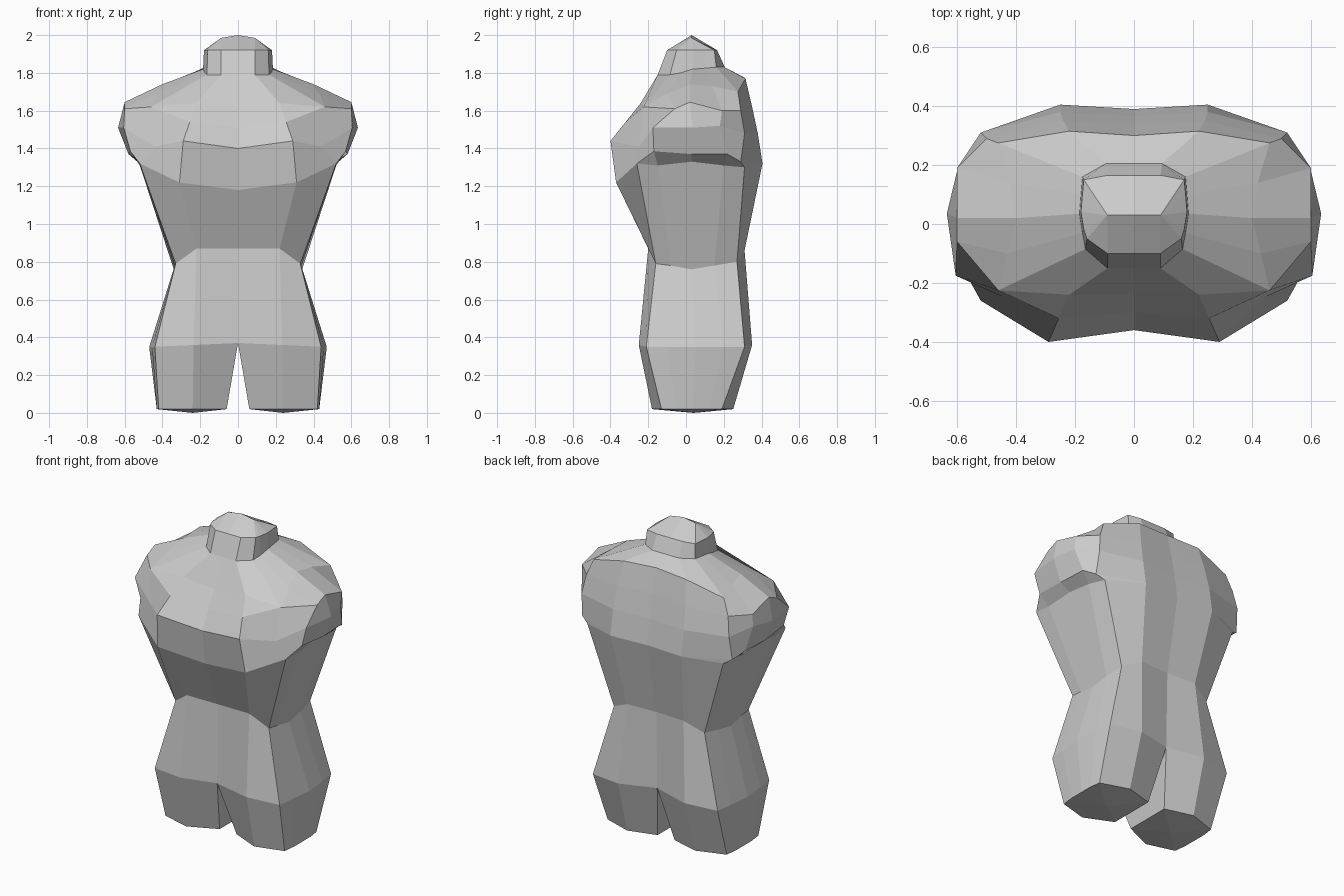
import bpy
import bmesh

cube = bpy.data.objects.get("Cube")
if cube:
    bpy.data.objects.remove(cube, do_unlink=True)


def make_material(name, colour):
    material = bpy.data.materials.new(name)
    material.use_nodes = True
    material.diffuse_color = colour
    material.node_tree.nodes["Principled BSDF"].inputs["Base Color"].default_value = colour
    return material


plaster = make_material("plain grey", (0.6, 0.6, 0.6, 1))


def loft_half(name, rings, closed=False, cap_centre=None):
    """Skin half rings (front centre, round the left side, back centre) and mirror them."""
    bm = bmesh.new()
    loops = [[bm.verts.new(point) for point in ring] for ring in rings]
    count = len(loops[0])
    for upper, lower in zip(loops, loops[1:]):
        for i in range(count if closed else count - 1):
            j = (i + 1) % count
            bm.faces.new((upper[i], lower[i], lower[j], upper[j]))
    if cap_centre:
        centre = bm.verts.new(cap_centre)
        last = loops[-1]
        for i in range(count):
            bm.faces.new((last[i], centre, last[(i + 1) % count]))
    # Rings may touch, so weld shared corners and drop collapsed faces
    bmesh.ops.remove_doubles(bm, verts=bm.verts[:], dist=0.002)
    bmesh.ops.dissolve_degenerate(bm, edges=bm.edges[:], dist=0.001)
    bmesh.ops.recalc_face_normals(bm, faces=bm.faces[:])
    mesh = bpy.data.meshes.new(name)
    bm.to_mesh(mesh)
    bm.free()
    mesh.materials.append(plaster)
    part = bpy.data.objects.new(name, mesh)
    bpy.context.collection.objects.link(part)
    mirror = part.modifiers.new("left and right", "MIRROR")
    mirror.use_clip = True
    mirror.merge_threshold = 0.002
    return part


def level(z, outline):
    """Lift a flat outline to one height."""
    return [(x, y, z) for x, y in outline]


# Neck stump: ridge, rim and base
neck_ridge = [(min(x, .09), .03, 2 - min(x, .09) / 6) for x in (0, .09, .09, .09, .09, .09, .09, .09, 0)]
neck_rim = level(1.92, [(0, -.1), (.09, -.1), (.16, -.05), (.17, -.02), (.18, .04),
                        (.175, .1), (.17, .15), (.09, .165), (0, .165)])
neck_base = [(0, -.15, 1.79), (.09, -.15, 1.79), (.165, -.085, 1.79), (.175, -.03, 1.8), (.185, .035, 1.82),
             (.18, .1, 1.825), (.175, .16, 1.83), (.095, .205, 1.83), (0, .205, 1.83)]
loft_half("neck", [neck_ridge, neck_rim, neck_base])

# Chest: collar, shoulder caps, bust line, under the bust, armpits
collar = [(0, -.24, 1.62), (.22, -.24, 1.64), (.46, -.225, 1.62), (.43, -.1, 1.69), (.4, .02, 1.74),
          (.42, .14, 1.73), (.46, .275, 1.7), (.22, .315, 1.77), (0, .3, 1.78)]
shoulder = [(0, -.3, 1.51), (.255, -.32, 1.54), (.46, -.225, 1.62), (.6, -.06, 1.61), (.6, .02, 1.645),
            (.6, .19, 1.6), (.5, .29, 1.6), (.24, .35, 1.62), (0, .335, 1.63)]
bust = [(0, -.36, 1.4), (.29, -.4, 1.44), (.44, -.25, 1.41), (.605, -.175, 1.51), (.635, .035, 1.51),
        (.6, .18, 1.52), (.52, .31, 1.48), (.25, .38, 1.48), (0, .365, 1.48)]
under_bust = [(0, -.33, 1.18), (.31, -.37, 1.22), (.52, -.26, 1.32), (.57, -.17, 1.385), (.58, .03, 1.37),
              (.57, .22, 1.37), (.53, .29, 1.33), (.25, .405, 1.32), (0, .39, 1.32)]
armpit = under_bust[:3] + [(.52, -.15, 1.31), (.51, .03, 1.33), (.51, .2, 1.31), (.48, .31, 1.3)] + under_bust[7:]
loft_half("chest", [neck_base, collar, shoulder, bust, under_bust, armpit])

# Abdomen: waist and hips
waist = [(0, -.2, .87), (.22, -.2, .87), (.33, -.16, .79), (.335, -.08, .78), (.34, .03, .76),
         (.335, .15, .78), (.32, .27, .8), (.2, .31, .86), (0, .3, .86)]
hip_outline = [(0, -.21), (.235, -.25), (.44, -.21), (.455, -.1), (.47, .05),
               (.455, .2), (.44, .31), (.235, .35), (0, .29)]
hips = [(x, y, .37 - x * .045) for x, y in hip_outline]
loft_half("abdomen", [armpit, waist, hips])

# Thigh stumps with a shallow point underneath
thigh_end = level(.02, [(.06, -.1), (.24, -.18), (.42, -.13), (.43, -.05), (.43, .04),
                        (.43, .12), (.42, .19), (.24, .25), (.06, .2)])
loft_half("thighs", [hips, thigh_end], closed=True, cap_centre=(.24, .04, 0))
